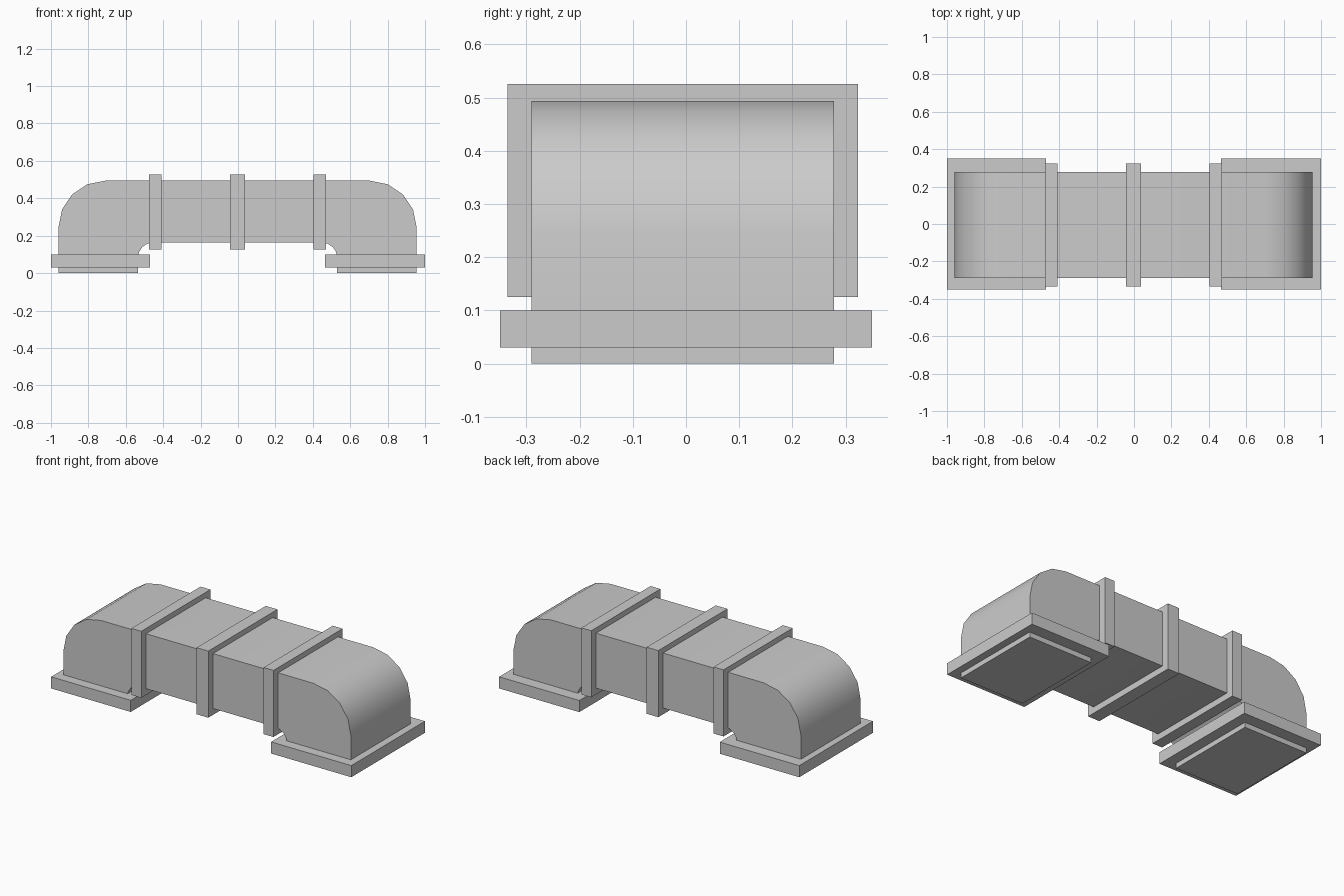
import bpy
import bmesh
from math import cos, sin, pi, radians

if "Cube" in bpy.data.objects:
    bpy.data.objects.remove(bpy.data.objects["Cube"], do_unlink=True)

grey = bpy.data.materials.new("plain grey metal")
grey.use_nodes = True
colour = (0.6, 0.6, 0.6, 1)
grey.diffuse_color = colour
grey.node_tree.nodes["Principled BSDF"].inputs["Base Color"].default_value = colour

CX, CY = -0.0025, -0.006    # centre of the duct


def add_object(name, bm):
    bmesh.ops.recalc_face_normals(bm, faces=bm.faces)
    mesh = bpy.data.meshes.new(name)
    bm.to_mesh(mesh)
    bm.free()
    mesh.materials.append(grey)
    obj = bpy.data.objects.new(name, mesh)
    bpy.context.collection.objects.link(obj)
    return obj


def box(name, low, high):
    bm = bmesh.new()
    bmesh.ops.create_cube(bm, size=1)
    for v in bm.verts:
        for i in range(3):
            v.co[i] = low[i] if v.co[i] < 0 else high[i]
    return add_object(name, bm)


def arc(x, z, radius, start, end, steps=4):
    angles = [start + (end - start) * i / steps for i in range(steps + 1)]
    return [(x + radius * cos(a), z + radius * sin(a)) for a in angles]


# Duct with two downward elbows, extruded from its side profile
half = [(0.9575, 0)]
half += arc(0.7075, 0.244, 0.25, 0, pi / 2)
inner = arc(0.4525, 0.083, 0.08, pi / 2, 0)
left_half = [(-x, z) for x, z in reversed(half)]
profile = half + left_half
profile += [(-0.5325, 0)] + [(-x, z) for x, z in reversed(inner)]
profile += inner + [(0.5325, 0)]

bm = bmesh.new()
side = bm.faces.new([bm.verts.new((x + CX, CY - 0.284, z)) for x, z in profile])
extruded = bmesh.ops.extrude_face_region(bm, geom=[side], use_keep_orig=True)
for item in extruded["geom"]:
    if isinstance(item, bmesh.types.BMVert):
        item.co.y = CY + 0.284
duct = add_object("duct", bm)
bpy.context.view_layer.objects.active = duct
duct.select_set(True)
bpy.ops.object.shade_smooth_by_angle(angle=radians(30))
duct.select_set(False)

# Raised joint bands around the duct
for name, x, w in (("right_band", -0.443, 0.033),
                   ("middle_band", -0.0025, 0.039),
                   ("left_band", 0.438, 0.033)):
    box(name, (x - w, CY - 0.329, 0.125), (x + w, CY + 0.329, 0.526))

# Flanges around the two feet
box("right_flange", (-1, -0.35, 0.03), (-0.47, 0.35, 0.1))
box("left_flange", (0.466, -0.35, 0.03), (1, 0.35, 0.1))
